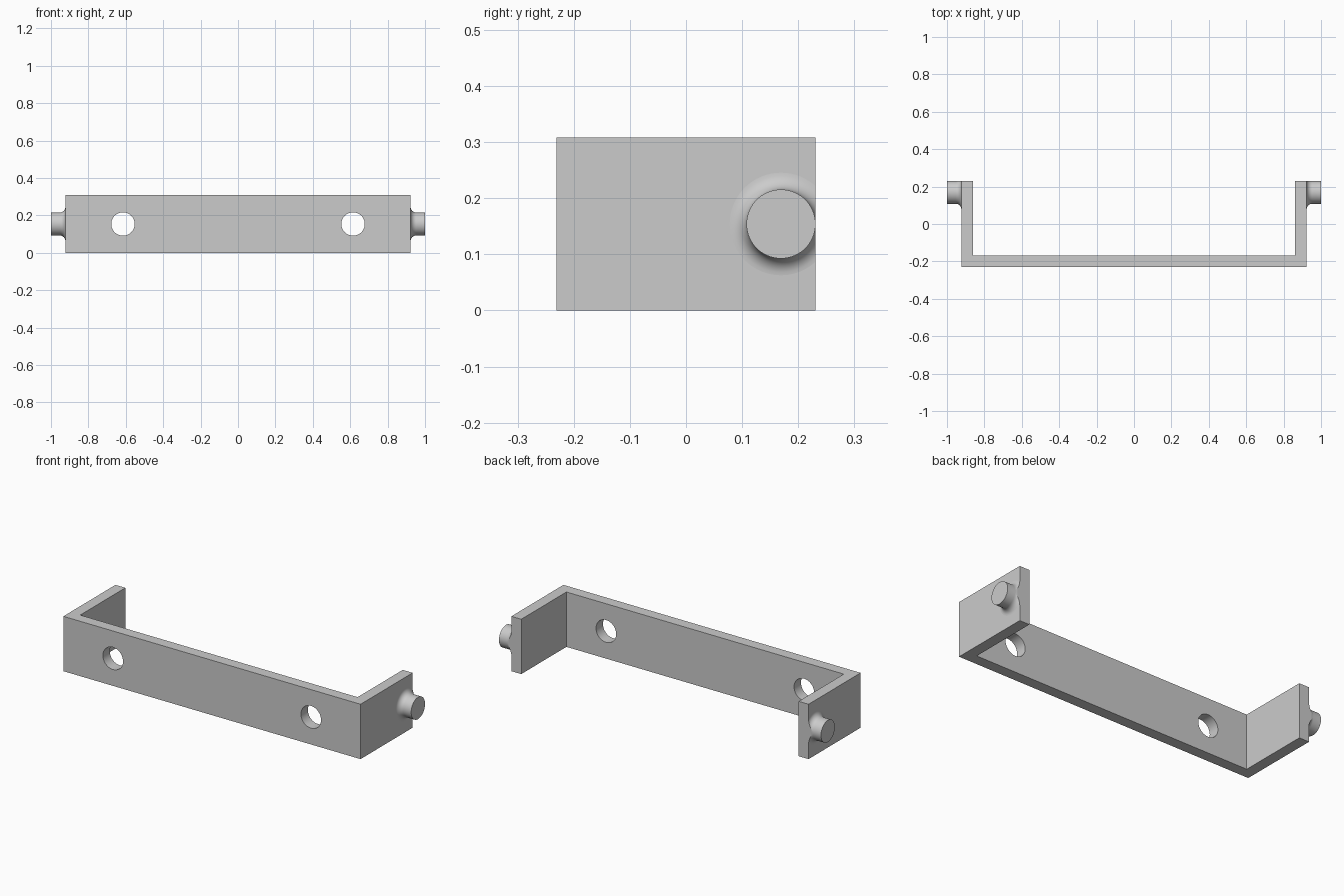
import bpy, bmesh, math
from mathutils import Matrix, Vector

HALF_X, HALF_Y, HEIGHT, WALL = 0.923, 0.231, 0.308, 0.0615
PIN_Y, MID_Z, PIN_R, FILLET = 0.1693, 0.154, 0.0615, 0.03
SEGMENTS = 64

cube = bpy.data.objects.get("Cube")
if cube:
    bpy.data.objects.remove(cube, do_unlink=True)

grey = bpy.data.materials.new("plain_grey")
grey.use_nodes = True
colour = (0.6, 0.6, 0.6, 1)
grey.diffuse_color = colour
grey.node_tree.nodes["Principled BSDF"].inputs["Base Color"].default_value = colour


def add_object(name, bm):
    bmesh.ops.recalc_face_normals(bm, faces=bm.faces)
    mesh = bpy.data.meshes.new(name)
    bm.to_mesh(mesh)
    bm.free()
    mesh.materials.append(grey)
    obj = bpy.data.objects.new(name, mesh)
    bpy.context.collection.objects.link(obj)
    return obj


def activate(obj):
    bpy.ops.object.select_all(action="DESELECT")
    obj.select_set(True)
    bpy.context.view_layer.objects.active = obj


# U-shaped bracket: plan outline extruded upwards
inner_x, inner_y = HALF_X - WALL, WALL - HALF_Y
half = [(HALF_X, -HALF_Y), (HALF_X, HALF_Y), (inner_x, HALF_Y), (inner_x, inner_y)]
outline = half + [(-x, y) for x, y in reversed(half)]
bm = bmesh.new()
base = bm.faces.new([bm.verts.new((x, y, 0)) for x, y in outline])
top = bmesh.ops.extrude_face_region(bm, geom=[base])["geom"]
bmesh.ops.translate(bm, vec=(0, 0, HEIGHT),
                    verts=[v for v in top if isinstance(v, bmesh.types.BMVert)])
bracket = add_object("bracket", bm)

# Two round screw holes through the front wall
bm = bmesh.new()
for side in (-1, 1):
    place = Matrix.Translation((side * 0.615, -HALF_Y, MID_Z)) @ Matrix.Rotation(math.pi / 2, 4, "X")
    bmesh.ops.create_cone(bm, cap_ends=True, segments=SEGMENTS, radius1=0.0625,
                          radius2=0.0625, depth=0.3, matrix=place)
cutter = add_object("hole_cutter", bm)
cutter.hide_render = True
cut = bracket.modifiers.new("screw_holes", "BOOLEAN")
cut.operation = "DIFFERENCE"
cut.solver = "EXACT"
cut.object = cutter
activate(bracket)
bpy.ops.object.modifier_apply(modifier=cut.name)
bpy.data.objects.remove(cutter, do_unlink=True)
bpy.ops.object.shade_smooth_by_angle(angle=math.radians(30))


# Pivot pins: a lathed profile with a fillet at the root, trimmed at the rear edge
def add_pin(name, side):
    profile = [(HALF_X, 0)]
    for i in range(9):
        a = math.pi / 2 * i / 8
        profile.append((HALF_X + FILLET * (1 - math.cos(a)),
                        PIN_R + FILLET * (1 - math.sin(a))))
    profile += [(1, PIN_R), (1, 0)]
    bm = bmesh.new()
    verts = [bm.verts.new((side * x, PIN_Y + r, MID_Z)) for x, r in profile]
    edges = [bm.edges.new(pair) for pair in zip(verts, verts[1:])]
    bmesh.ops.spin(bm, geom=verts + edges, cent=(0, PIN_Y, MID_Z), axis=(1, 0, 0),
                   angle=math.tau, steps=SEGMENTS, use_merge=True)
    bmesh.ops.remove_doubles(bm, verts=bm.verts, dist=1e-5)
    trim = bmesh.ops.bisect_plane(bm, geom=bm.verts[:] + bm.edges[:] + bm.faces[:],
                                  plane_co=(0, HALF_Y, 0), plane_no=Vector((0, 1, 0)),
                                  clear_outer=True)
    rim = [e for e in trim["geom_cut"] if isinstance(e, bmesh.types.BMEdge)]
    bmesh.ops.holes_fill(bm, edges=rim, sides=0)
    activate(add_object(name, bm))
    bpy.ops.object.shade_smooth_by_angle(angle=math.radians(30))


add_pin("left_pin", 1)
add_pin("right_pin", -1)
